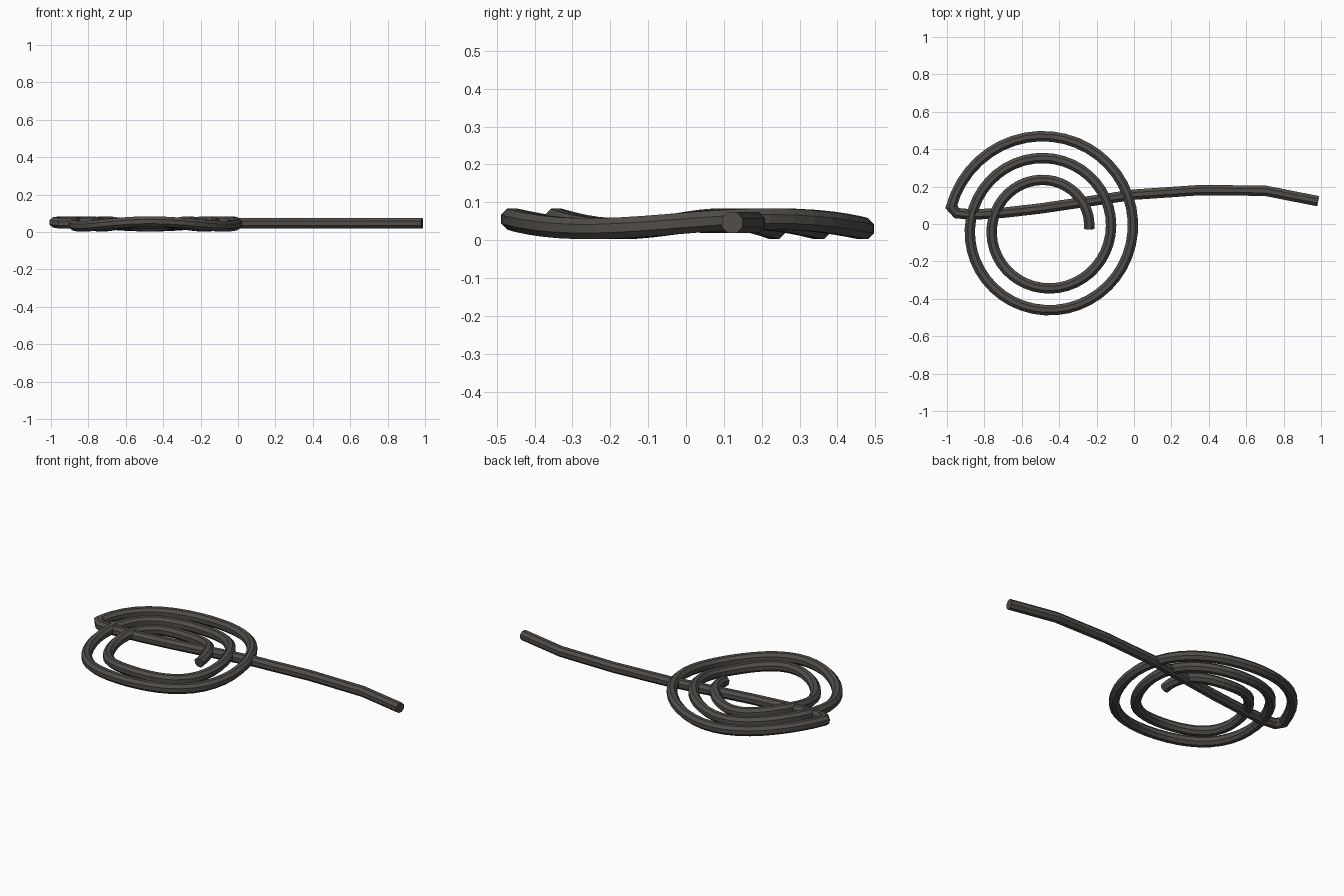
import bpy, bmesh, math
from mathutils import Vector

if "Cube" in bpy.data.objects:
    bpy.data.objects.remove(bpy.data.objects["Cube"])

RADIUS, SIDES = 0.03, 8
Z0, WAVE = 0.043, 0.013

# colour
mat = bpy.data.materials.new("dark warm grey")
mat.diffuse_color = (0.08, 0.073, 0.066, 1)
mat.use_nodes = True
mat.node_tree.nodes["Principled BSDF"].inputs["Base Color"].default_value = mat.diffuse_color

# coil path: outward spiral with a gentle vertical wave
path = []
END = math.radians(887)
STEPS = 110
for i in range(STEPS + 1):
    a = END * i / STEPS
    r = 0.231 + 0.117 * a / math.tau
    path.append(Vector((-0.471 + r * math.cos(a), -0.025 + r * math.sin(a),
                        Z0 + WAVE * math.sin(3 * a))))

# tail path: sharp bend, then a long shallow curve under the coil
for x, y in [(-0.947, 0.058), (-0.86, 0.05), (-0.7, 0.06), (-0.5, 0.083),
             (-0.25, 0.12), (0, 0.157), (0.35, 0.181), (0.7, 0.178), (0.985, 0.122)]:
    path.append(Vector((x, y, 0.046)))


def sweep(name, pts):
    """Sweep a polygon ring along the points and cap both ends."""
    bm = bmesh.new()
    rings = []
    for i, p in enumerate(pts):
        d_in = (p - pts[max(i - 1, 0)]).normalized()
        d_out = (pts[min(i + 1, len(pts) - 1)] - p).normalized()
        t = (d_in + d_out).normalized()
        side = t.cross(Vector((0, 0, 1))).normalized()
        up = side.cross(t)
        # widen slightly at corners so the tube keeps its thickness
        k = 1.0
        if 0 < i < len(pts) - 1:
            k = min(1 / max(t.dot(d_out), 0.1), 1.3)
        ring = []
        for s in range(SIDES):
            a = math.tau * (s + 0.5) / SIDES
            ring.append(bm.verts.new(p + RADIUS * (k * math.cos(a) * side + math.sin(a) * up)))
        rings.append(ring)
    for r0, r1 in zip(rings, rings[1:]):
        for s in range(SIDES):
            n = (s + 1) % SIDES
            bm.faces.new((r0[s], r0[n], r1[n], r1[s]))
    bm.faces.new(rings[0])
    bm.faces.new(rings[-1])
    bmesh.ops.recalc_face_normals(bm, faces=bm.faces)
    me = bpy.data.meshes.new(name)
    bm.to_mesh(me)
    bm.free()
    me.materials.append(mat)
    ob = bpy.data.objects.new(name, me)
    bpy.context.collection.objects.link(ob)
    return ob


sweep("coiled_cable", path)
